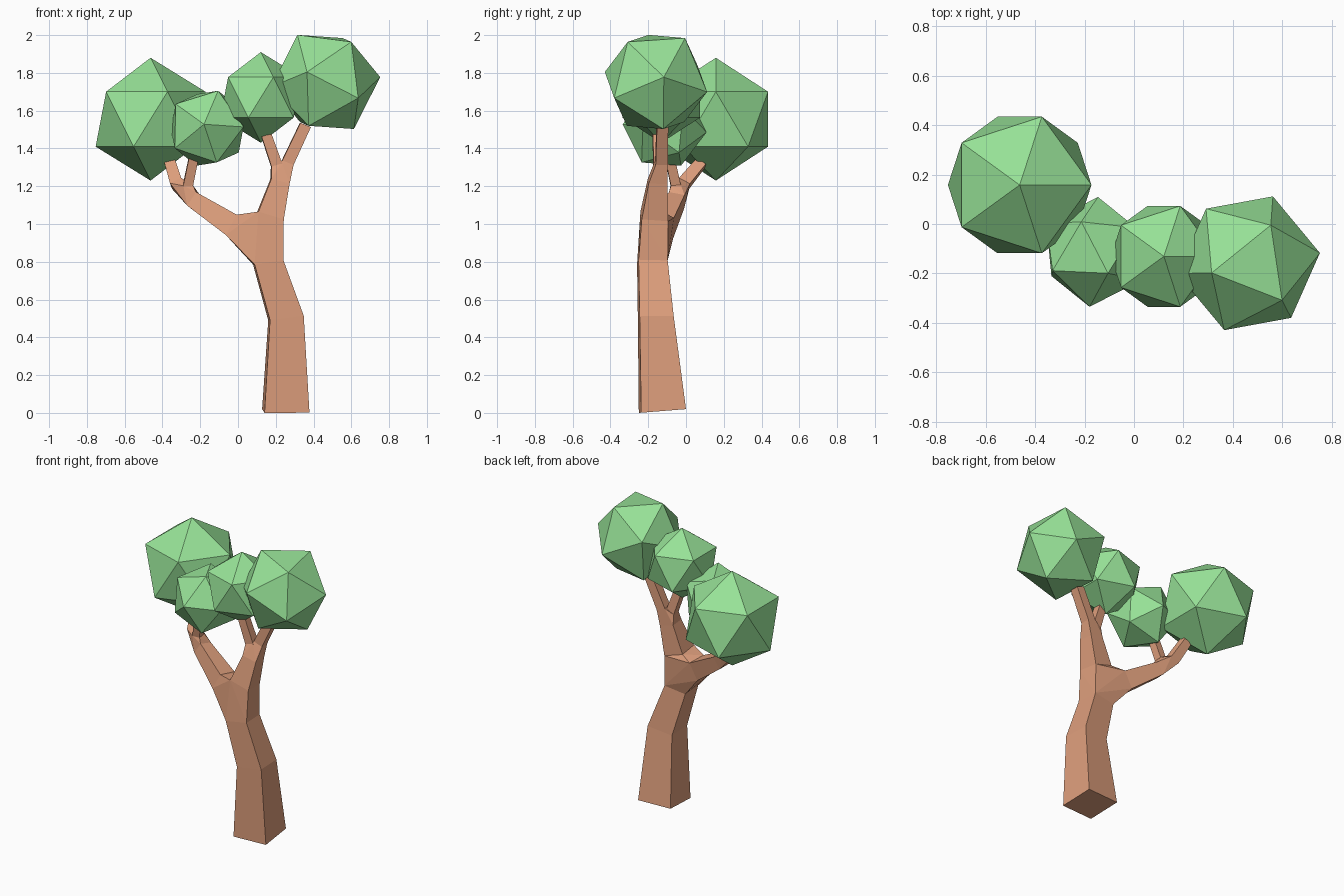
import bpy, bmesh
from mathutils import Vector, Matrix

if "Cube" in bpy.data.objects:
    bpy.data.objects.remove(bpy.data.objects["Cube"])


def material(name, color):
    m = bpy.data.materials.new(name)
    m.diffuse_color = (*color, 1)
    m.use_nodes = True
    m.node_tree.nodes["Principled BSDF"].inputs["Base Color"].default_value = m.diffuse_color
    return m


bark = material("bark", (0.72, 0.34, 0.2))
leaf = material("leaf", (0.31, 0.76, 0.31))


def finish(bm, name, mat):
    bmesh.ops.recalc_face_normals(bm, faces=bm.faces)
    mesh = bpy.data.meshes.new(name)
    bm.to_mesh(mesh)
    bm.free()
    mesh.materials.append(mat)
    obj = bpy.data.objects.new(name, mesh)
    bpy.context.collection.objects.link(obj)
    return obj


# Wood: square cross-sections, lofted in pairs and joined by hulls at forks
# name: (centre, half width, direction)
sections = {
    "base": ((0.253, -0.125, 0.01), 0.119, (0, -0.08, 1)),
    "trunk_low": ((0.254, -0.16, 0.502), 0.09, (-0.13, 0, 1)),
    "trunk_high": ((0.16, -0.178, 0.797), 0.077, (-0.15, 0, 1)),
    "left_start": ((-0.023, -0.125, 0.987), 0.061, (-0.85, 0.25, 0.45)),
    "left_mid": ((-0.235, -0.05, 1.125), 0.043, (-0.8, 0.3, 0.5)),
    "left_outer": ((-0.325, -0.01, 1.215), 0.033, (-0.4, 0.5, 0.8)),
    "left_outer_tip": ((-0.36, 0.08, 1.325), 0.029, (-0.3, 0.6, 0.8)),
    "left_inner": ((-0.265, -0.055, 1.205), 0.026, (0, -0.1, 1)),
    "left_inner_tip": ((-0.235, -0.085, 1.35), 0.025, (0.2, -0.2, 1)),
    "right_start": ((0.17, -0.168, 1.04), 0.07, (0.3, 0.1, 1)),
    "right_mid": ((0.222, -0.15, 1.225), 0.05, (0.25, 0.05, 1)),
    "right_outer": ((0.263, -0.13, 1.325), 0.032, (0.4, 0, 1)),
    "right_outer_tip": ((0.357, -0.125, 1.525), 0.03, (0.4, 0, 1)),
    "right_inner": ((0.205, -0.142, 1.31), 0.03, (-0.2, 0, 1)),
    "right_inner_tip": ((0.15, -0.15, 1.47), 0.027, (-0.3, 0, 1)),
}
forks = [("trunk_high", "left_start", "right_start"),
         ("left_mid", "left_outer", "left_inner"),
         ("right_mid", "right_outer", "right_inner")]
links = [("base", "trunk_low"), ("trunk_low", "trunk_high"),
         ("left_start", "left_mid"), ("right_start", "right_mid"),
         ("left_outer", "left_outer_tip"), ("left_inner", "left_inner_tip"),
         ("right_outer", "right_outer_tip"), ("right_inner", "right_inner_tip")]

bm = bmesh.new()
rings = {}
for name, (c, h, d) in sections.items():
    d = Vector(d).normalized()
    ref = Vector((-0.055, 1, 0))
    u = (ref - d * ref.dot(d)).normalized()
    v = d.cross(u)
    rings[name] = [bm.verts.new(Vector(c) + h * (a * u + b * v))
                   for a, b in ((-1, -1), (1, -1), (1, 1), (-1, 1))]

for fork in forks:
    verts = [v for n in fork for v in rings[n]]
    bmesh.ops.convex_hull(bm, input=verts)
    # open the hull where the limbs attach
    caps = [f for f in bm.faces
            if any(set(f.verts) <= set(rings[n]) for n in fork)]
    bmesh.ops.delete(bm, geom=caps, context='FACES_ONLY')

for a, b in links:
    for i in range(4):
        j = (i + 1) % 4
        bm.faces.new((rings[a][i], rings[a][j], rings[b][j], rings[b][i]))
for name in sections:
    if name == "base" or name.endswith("tip"):
        bm.faces.new(rings[name])
# remove leftover cap diagonals
loose = [e for e in bm.edges if not e.link_faces]
bmesh.ops.delete(bm, geom=loose, context='EDGES')
finish(bm, "trunk_and_branches", bark)


# Foliage: icosahedra, aimed by one corner and a neighbouring corner
def foliage(name, center, radius, up=(0, 0, 1), side=(1, 0, 0)):
    z = Vector(up).normalized()
    x = Vector(side)
    x = (x - z * x.dot(z)).normalized()
    y = z.cross(x)
    rot = Matrix((x, y, z)).transposed().to_4x4()
    b = bmesh.new()
    bmesh.ops.create_icosphere(b, subdivisions=1, radius=radius,
                               matrix=Matrix.Translation(center) @ rot)
    finish(b, name, leaf)


foliage("foliage_far_left", (-0.463, 0.158, 1.555), 0.325)
foliage("foliage_mid_left", (-0.163, -0.113, 1.507), 0.224,
        (-0.017, -0.222, 0.021), (0.055, -0.089, 0.191))
foliage("foliage_mid_right", (0.121, -0.131, 1.67), 0.24)
foliage("foliage_far_right", (0.464, -0.159, 1.752), 0.293,
        (-0.15, -0.039, 0.25), (0.133, -0.151, 0.218))
